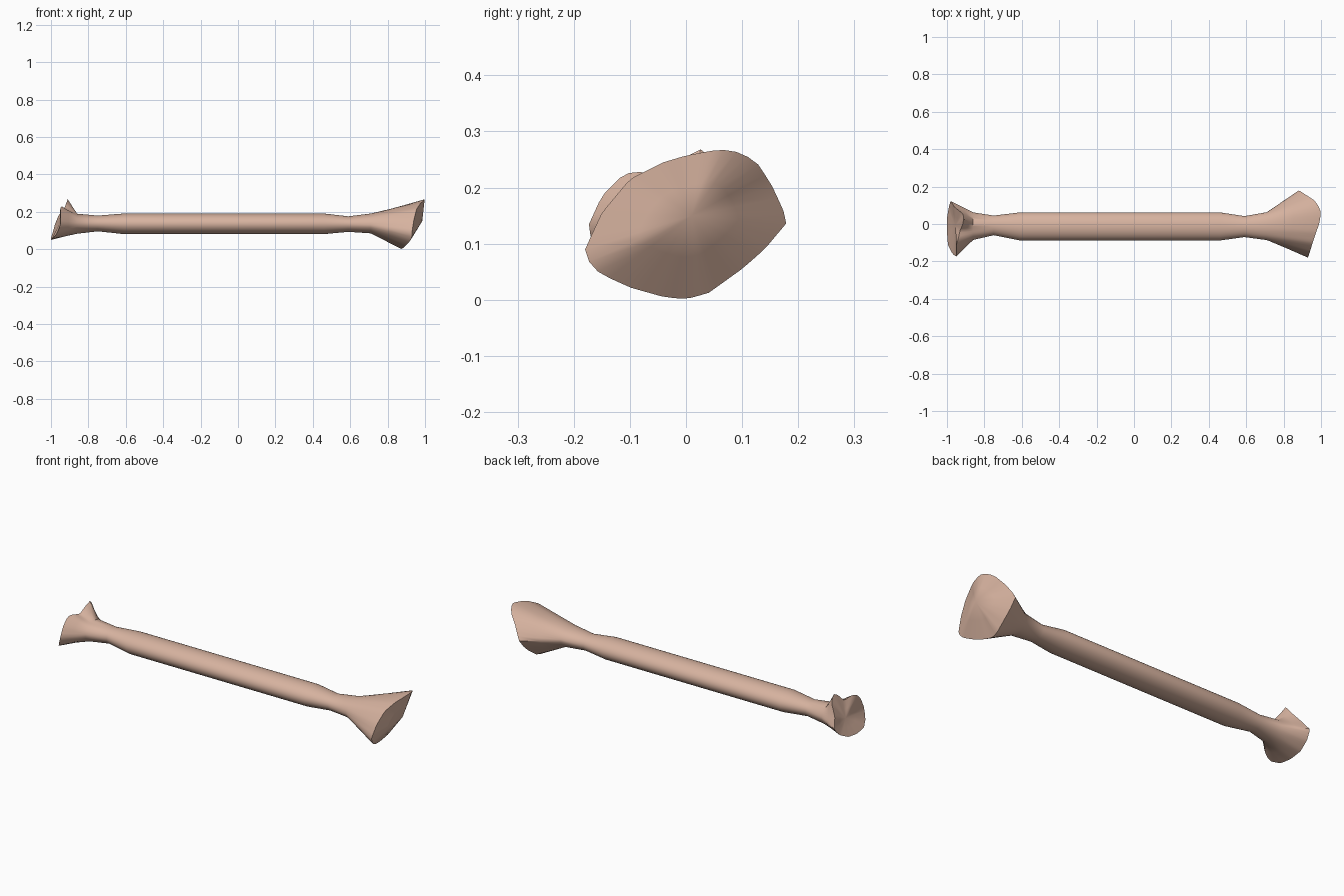
import bpy, bmesh, math

if "Cube" in bpy.data.objects:
    bpy.data.objects.remove(bpy.data.objects["Cube"])

N = 48
TAU = 2 * math.pi
CENTRE = (-0.01, 0.135)

# shaft sections: x, y min, y max, z min, z max
SHAFT = [(-0.86, -0.085, 0.062, 0.083, 0.190),
         (-0.75, -0.060, 0.045, 0.096, 0.180),
         (-0.61, -0.088, 0.062, 0.081, 0.191),
         (0.46, -0.088, 0.062, 0.081, 0.191),
         (0.59, -0.070, 0.042, 0.093, 0.176),
         (0.71, -0.086, 0.063, 0.085, 0.191)]

# rims of the two flared ends: x, y, z
LEFT = [(-0.98, 0.125, 0.13), (-0.96, 0.09, 0.18), (-0.915, 0.055, 0.235),
        (-0.91, 0.03, 0.27), (-0.915, 0.0, 0.255), (-0.93, -0.035, 0.215),
        (-0.94, -0.08, 0.228), (-0.95, -0.11, 0.225), (-0.95, -0.15, 0.185),
        (-0.95, -0.175, 0.13), (-0.97, -0.16, 0.08), (-0.995, -0.11, 0.055),
        (-1.0, -0.04, 0.05), (-1.0, 0.03, 0.06), (-0.99, 0.09, 0.09)]
RIGHT = [(0.88, 0.182, 0.14), (0.92, 0.155, 0.2), (0.96, 0.13, 0.24),
         (0.985, 0.1, 0.262), (1.0, 0.06, 0.268), (0.99, 0.0, 0.257),
         (0.975, -0.04, 0.245), (0.955, -0.1, 0.215), (0.94, -0.15, 0.155),
         (0.93, -0.18, 0.09), (0.93, -0.17, 0.06), (0.92, -0.15, 0.045),
         (0.9, -0.1, 0.022), (0.88, -0.04, 0.005), (0.87, 0.0, 0.001),
         (0.875, 0.04, 0.012), (0.88, 0.1, 0.055), (0.88, 0.14, 0.09)]


def oval(x, y0, y1, z0, z1):
    return [(x, (y0 + y1) / 2 + (y1 - y0) / 2 * math.cos(TAU * i / N),
             (z0 + z1) / 2 + (z1 - z0) / 2 * math.sin(TAU * i / N)) for i in range(N)]


def resample(pts):
    """Ring of N points spaced evenly in angle through the rim points."""
    keyed = sorted((math.atan2(p[2] - CENTRE[1], p[1] - CENTRE[0]) % TAU, p) for p in pts)
    keyed = [(keyed[-1][0] - TAU, keyed[-1][1])] + keyed + [(keyed[0][0] + TAU, keyed[0][1])]
    ring = []
    for i in range(N):
        a = TAU * i / N
        for (a0, p), (a1, q) in zip(keyed, keyed[1:]):
            if a0 <= a <= a1:
                t = (a - a0) / (a1 - a0)
                ring.append(blend(p, q, t))
                break
    return ring


def blend(p, q, t):
    return tuple(u + (v - u) * t for u, v in zip(p, q))


left, right = resample(LEFT), resample(RIGHT)
left_mid, right_mid = (-0.955, -0.01, 0.135), (0.985, 0.01, 0.15)
body = [oval(*s) for s in SHAFT]

# flares, shaft and end faces as one chain of rings
rings = [[blend(p, left_mid, 0.5) for p in left], left]
rings.append([blend(p, q, 0.5) for p, q in zip(left, body[0])])
rings += body
rings.append([blend(p, q, 0.5) for p, q in zip(body[-1], right)])
rings += [right, [blend(p, right_mid, 0.5) for p in right]]

bm = bmesh.new()
loops = [[bm.verts.new(p) for p in r] for r in rings]
for a, b in zip(loops, loops[1:]):
    for i in range(N):
        j = (i + 1) % N
        bm.faces.new((a[i], a[j], b[j], b[i]))
for loop, mid in ((loops[0], left_mid), (loops[-1], right_mid)):
    c = bm.verts.new(mid)
    for i in range(N):
        bm.faces.new((loop[i], loop[(i + 1) % N], c))
bmesh.ops.recalc_face_normals(bm, faces=bm.faces[:])

mesh = bpy.data.meshes.new("bone")
bm.to_mesh(mesh)
bm.free()
bone = bpy.data.objects.new("bone", mesh)
bpy.context.collection.objects.link(bone)

mat = bpy.data.materials.new("pale bone")
mat.diffuse_color = (0.68, 0.45, 0.35, 1)
mat.use_nodes = True
mat.node_tree.nodes["Principled BSDF"].inputs["Base Color"].default_value = mat.diffuse_color
mesh.materials.append(mat)

bpy.context.view_layer.objects.active = bone
bone.select_set(True)
bpy.ops.object.shade_smooth_by_angle(angle=math.radians(40))
